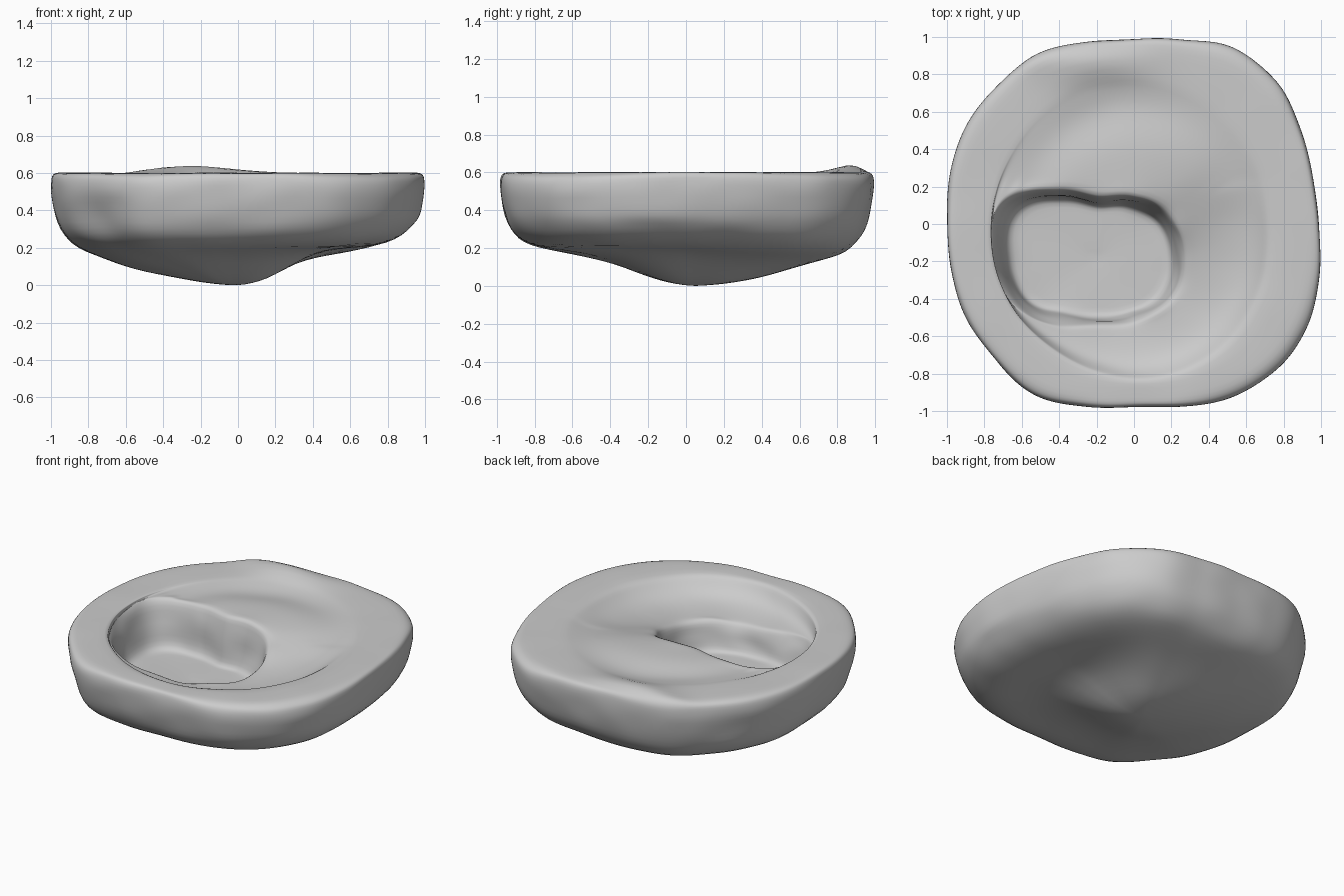
import bpy, bmesh
from math import sin, cos, tau, exp, hypot
from mathutils import Vector, noise

if "Cube" in bpy.data.objects:
    bpy.data.objects.remove(bpy.data.objects["Cube"])

N = 144


def cyc(vals, a):
    """Smooth periodic interpolation of evenly spaced values around the circle."""
    n = len(vals)
    f = (a / tau * n) % n
    i, t = int(f), f % 1
    p0, p1, p2, p3 = (vals[(i + k) % n] for k in (-1, 0, 1, 2))
    return p1 + 0.5 * t * (p2 - p0 + t * (2*p0 - 5*p1 + 4*p2 - p3 + t * (3*(p1 - p2) + p3 - p0)))


# Radii measured counter-clockwise from +x
OUTER = [.99, .99, 1.03, 1.08, 1.085, 1.02, .99, 1.01, 1.05, 1.04, 1.04, 1.02,
         1.0, 1.01, 1.03, 1.04, 1.06, 1.01, .98, 1.01, 1.065, 1.09, 1.075, 1.03]
DISH = [.72, .74, .76, .79, .78, .75, .75, .76, .77, .80, .80, .76]
PIT = [.46, .44, .37, .32, .41, .57, .54, .50, .40, .355, .39, .45]
PIT_C = Vector((-.2, -.18))
LIP_Z = [.49, .585, .60, .595, .57, .50, .46, .46]   # height of the pit's lip
FLOOR_Z = .265


def ring(radii, centre, scale, z):
    """z is a number or a list of heights spread around the circle."""
    out = []
    for k in range(N):
        a = tau * k / N
        r = cyc(radii, a) * scale
        h = cyc(z, a) if isinstance(z, list) else z
        out.append(Vector((centre[0] + r * cos(a), centre[1] + r * sin(a), h)))
    return out


def blend(a, b, t, tz):
    return [Vector((*p.lerp(q, t).xy, p.z + (q.z - p.z) * tz)) for p, q in zip(a, b)]


rings = []
O = (0, 0)
# Underside: belly heights toward east, north, west, south
for s, z in [(.06, [.003, .002, .002, .003]), (.14, [.02, .008, .012, .016]),
             (.22, [.052, .02, .026, .042]), (.32, [.115, .04, .045, .085]),
             (.42, [.165, .062, .065, .13]), (.54, [.19, .095, .09, .165]),
             (.66, [.20, .125, .125, .185]), (.76, [.212, .15, .165, .195]),
             (.85, [.24, .18, .20, .215]), (.91, [.285, .23, .245, .25]),
             (.95, [.33, .29, .30, .30])]:
    rings.append(ring(OUTER, (-.03 * (1 - s), .05 * (1 - s)), s, z))
# Outer wall and rounded rim
for s, z in [(.975, .37), (.99, .44), (1, .51), (1, .56), (.993, .587),
             (.98, .598), (.95, .60), (.89, .60)]:
    rings.append(ring(OUTER, O, s, z))
# Dished top running down to the lip of the pit
dish = ring(DISH, (0, -.02), 1.02, .60)
lip = ring(PIT, PIT_C, 1.03, LIP_Z)
rings.append(dish)
for t, tz in [(.06, .12), (.14, .36), (.25, .6), (.38, .75), (.52, .84),
              (.66, .9), (.8, .94), (.92, .97), (1, 1)]:
    rings.append(blend(dish, lip, t, tz))
# Pit wall and floor
base = ring(PIT, PIT_C, .86, FLOOR_Z + .015)
for t, tz in [(.25, .12), (.45, .35), (.6, .6), (.75, .82), (1, 1)]:
    rings.append(blend(lip, base, t, tz))
for s in (.76, .6, .45, .3, .15):
    rings.append(ring(PIT, PIT_C, s, FLOOR_Z + .015 * s))

# Stone body
bm = bmesh.new()
loops = [[bm.verts.new(p) for p in r] for r in rings]
for a, b in zip(loops, loops[1:]):
    for k in range(N):
        j = (k + 1) % N
        bm.faces.new((a[k], a[j], b[j], b[k]))
low = bm.verts.new((-.03, .05, 0))
floor = bm.verts.new((*PIT_C, FLOOR_Z))
for k in range(N):
    j = (k + 1) % N
    bm.faces.new((low, loops[0][j], loops[0][k]))
    bm.faces.new((floor, loops[-1][k], loops[-1][j]))
bmesh.ops.recalc_face_normals(bm, faces=bm.faces)
bm.normal_update()

# Weathering: ripples, raised back rim, shallow groove inside it, worn corners, dent
for i, loop in enumerate(loops):
    for v in loop:
        x, y, z = v.co
        wall = 8 <= i < 16
        in_pit = 28 <= i < 34
        amp = .02 if in_pit else .008 if wall else .004
        n = noise.noise(Vector((x * 4, y * 4, z * 14)))
        move = v.normal * n * amp
        if i >= 16:
            move.z += .05 * exp(-((x + .22) / .28) ** 2 - ((y - .86) / .07) ** 2)
        if 19 < i < 29:
            move.z -= .03 * exp(-((x + .1) / .5) ** 2 - ((hypot(x, y) - .62) / .12) ** 2) * (y > .2)
        if 12 < i < 17:
            move.z -= .2 * max(0, hypot(x, y) - .98)
        if wall:
            dent = exp(-((x + .76) / .14) ** 2 - ((y + .66) / .14) ** 2 - ((z - .36) / .09) ** 2)
            move -= v.normal * .035 * dent
        v.co += move
        v.co.z = max(v.co.z, 0)

mesh = bpy.data.meshes.new("stone_basin")
bm.to_mesh(mesh)
bm.free()
mesh.polygons.foreach_set("use_smooth", [True] * len(mesh.polygons))
basin = bpy.data.objects.new("stone_basin", mesh)
bpy.context.collection.objects.link(basin)
sub = basin.modifiers.new("smooth", 'SUBSURF')
sub.levels = sub.render_levels = 1
